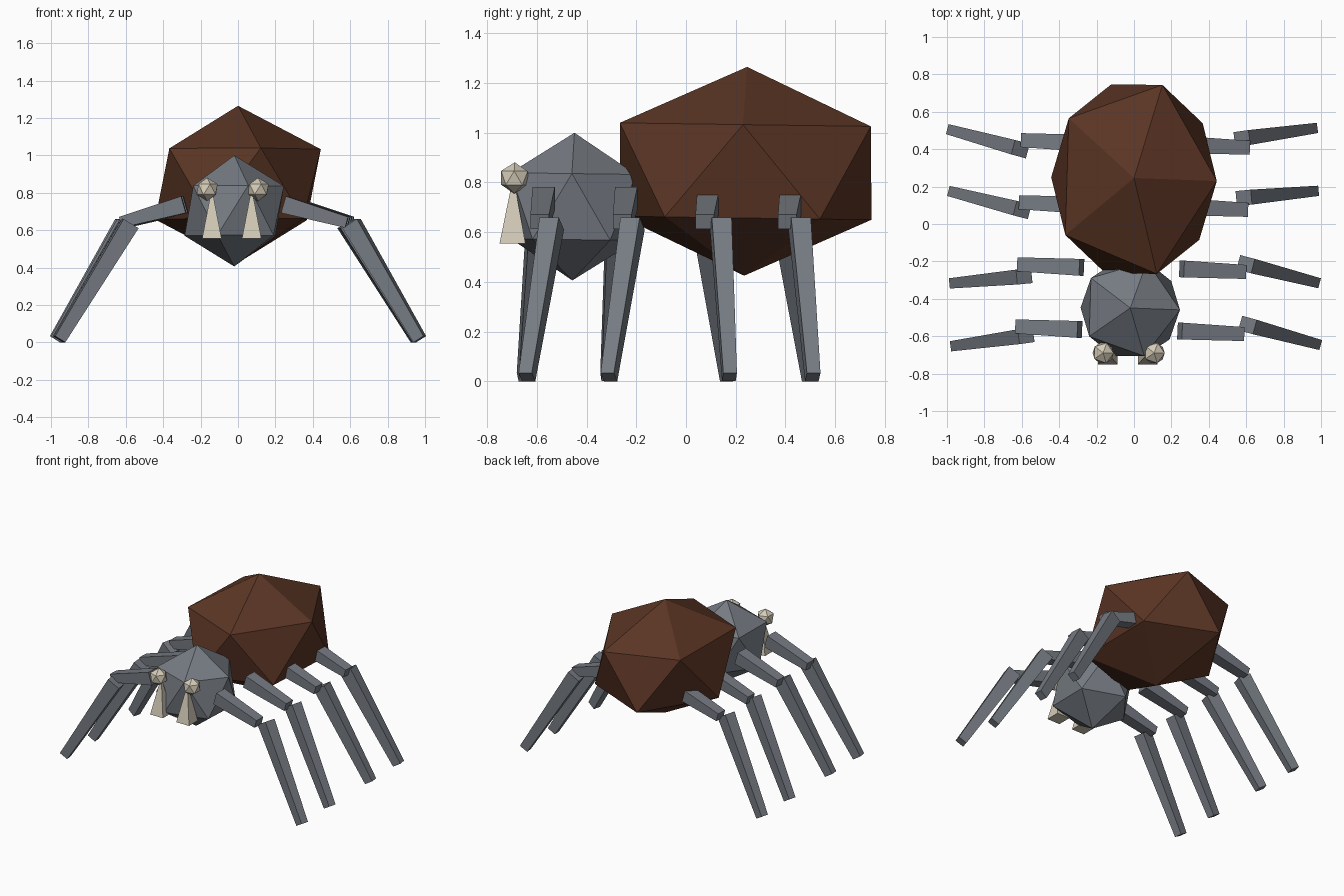
import bpy
import bmesh
from math import radians
from mathutils import Matrix, Vector

cube = bpy.data.objects.get("Cube")
if cube:
    bpy.data.objects.remove(cube, do_unlink=True)


def make_material(name, rgb):
    mat = bpy.data.materials.new(name)
    mat.use_nodes = True
    mat.diffuse_color = (*rgb, 1)
    mat.node_tree.nodes["Principled BSDF"].inputs["Base Color"].default_value = (*rgb, 1)
    return mat


brown = make_material("brown", (0.105, 0.036, 0.018))
grey = make_material("slate grey", (0.18, 0.198, 0.225))
bone = make_material("bone", (0.66, 0.60, 0.48))


def faceted_ball(name, centre, radii, mat):
    """Twenty-sided ball with a slight turn."""
    bpy.ops.mesh.primitive_ico_sphere_add(subdivisions=1, radius=1, location=centre)
    ball = bpy.context.object
    ball.name = name
    ball.scale = radii
    ball.rotation_euler = (radians(-0.8), 0, radians(-1.7))
    ball.data.materials.append(mat)
    return ball


def tapered_box(name, start, end, start_size, end_size, mat):
    """Four-sided bar from start to end; sizes are (width, thickness)."""
    start, end = Vector(start), Vector(end)
    axis = (end - start).normalized()
    side = Vector((0, 0, 1)).cross(axis)
    side = side.normalized() if side.length > 0.05 else Vector((0, 1, 0))
    up = axis.cross(side)
    bm = bmesh.new()
    bmesh.ops.create_cube(bm, size=1)
    for v in bm.verts:
        base, size = (start, start_size) if v.co.z < 0 else (end, end_size)
        v.co = base + side * v.co.x * size[0] + up * v.co.y * size[1]
    bmesh.ops.recalc_face_normals(bm, faces=bm.faces)
    mesh = bpy.data.meshes.new(name)
    bm.to_mesh(mesh)
    bm.free()
    mesh.materials.append(mat)
    obj = bpy.data.objects.new(name, mesh)
    bpy.context.collection.objects.link(obj)
    return obj


# Body
faceted_ball("abdomen", (0, 0.24, 0.845), (0.495, 0.594, 0.42), brown)
faceted_ball("head", (-0.02, -0.453, 0.703), (0.297, 0.297, 0.297), grey)

# Eyes and fangs
for label, eye_x, fang_x in (("right", -0.165, -0.14), ("left", 0.108, 0.073)):
    faceted_ball(label + "_eye", (eye_x, -0.69, 0.818), (0.063, 0.063, 0.063), bone)
    tapered_box(label + "_fang", (fang_x, -0.698, 0.555), (fang_x, -0.695, 0.81),
                (0.104, 0.104), (0.006, 0.006), bone)

# Legs: the second side is the first turned half way round
knee_y = (-0.54, -0.215, 0.14, 0.457)
foot_y = (-0.64, -0.31, 0.175, 0.51)


def half_turn(point, shift):
    return (shift - point[0], -0.14 - point[1], point[2])


for i in range(4):
    step = 0.332 * i
    thigh = [(0.245 + 0.01 * i, -0.572 + step, 0.737),
             (0.582 + 0.01 * i, -0.588 + step, 0.642)]
    shin = [(0.607 - 0.01 * i, knee_y[i], 0.635),
            (0.972 - 0.006 * i, foot_y[i], 0.017)]
    for label in ("left", "right"):
        number = i + 1
        if label == "right":
            thigh = [half_turn(p, -0.015) for p in thigh]
            shin = [half_turn(p, 0) for p in shin]
            number = 4 - i
        tapered_box(f"{label}_thigh_{number}", *thigh, (0.09, 0.093), (0.075, 0.06), grey)
        tapered_box(f"{label}_shin_{number}", *shin, (0.08, 0.095), (0.055, 0.064), grey)
